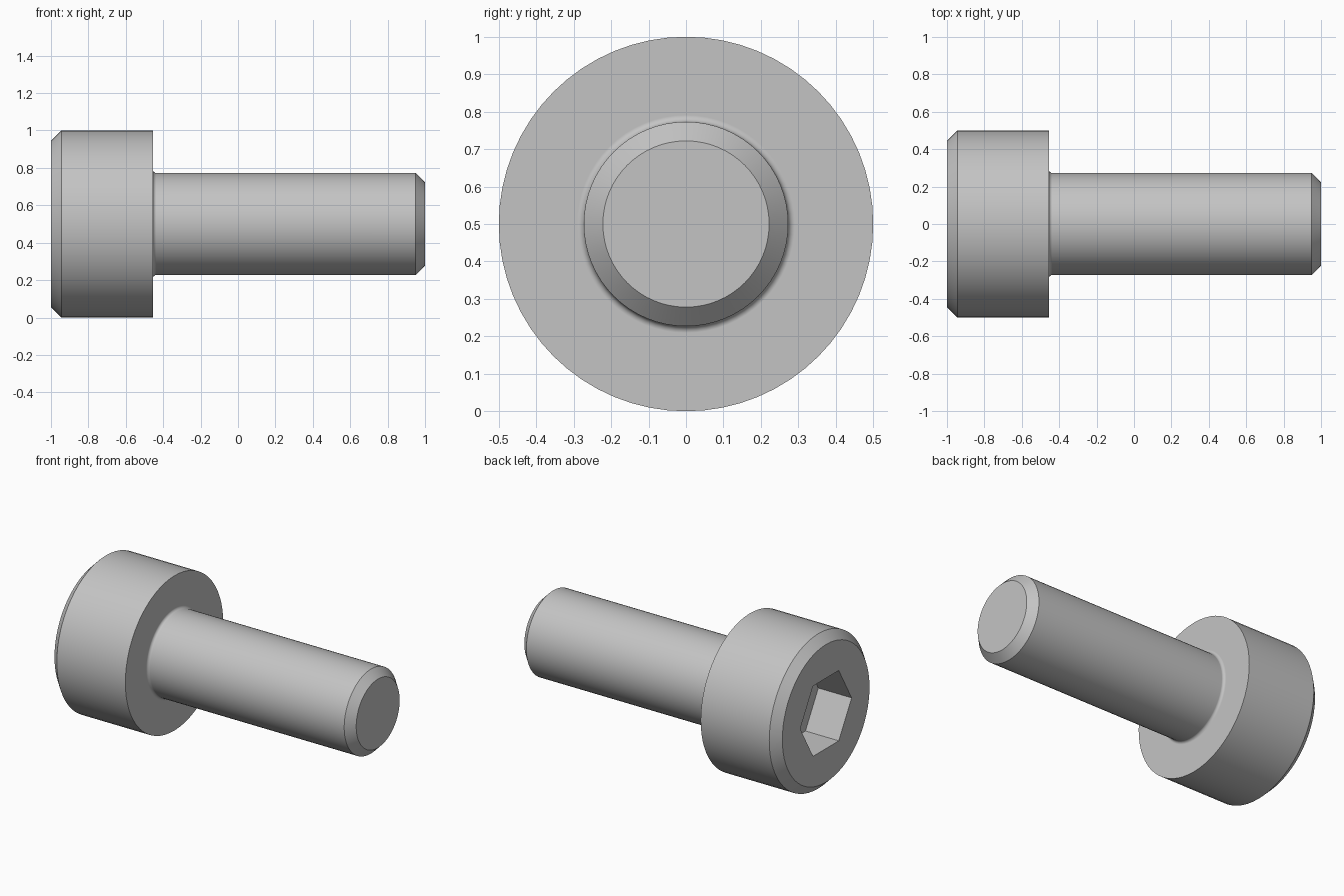
import bpy
import bmesh
import math

SEGMENTS = 64
AXIS_Z = 0.5
FILLET = 0.018
HEAD_BACK = -0.455
SHAFT_R = 0.273

if "Cube" in bpy.data.objects:
    bpy.data.objects.remove(bpy.data.objects["Cube"], do_unlink=True)

# Plain grey metal
steel = bpy.data.materials.new("grey_steel")
steel.use_nodes = True
colour = (0.55, 0.55, 0.55, 1.0)
steel.diffuse_color = colour
steel.node_tree.nodes["Principled BSDF"].inputs["Base Color"].default_value = colour

# Half profile as (x, radius): chamfered head, fillet under it, chamfered shaft
profile = [(-1.0, 0.445), (-0.945, 0.5), (HEAD_BACK, 0.5)]
for i in range(7):
    a = math.radians(15 * i)
    profile.append((HEAD_BACK + FILLET * (1 - math.cos(a)),
                    SHAFT_R + FILLET * (1 - math.sin(a))))
profile += [(0.95, SHAFT_R), (1.0, 0.222)]

# Lathe the profile around the screw axis and close both flat ends
bm = bmesh.new()
verts = [bm.verts.new((x, 0, AXIS_Z + r)) for x, r in profile]
edges = [bm.edges.new(pair) for pair in zip(verts, verts[1:])]
bmesh.ops.spin(bm, geom=verts + edges, cent=(0, 0, AXIS_Z), axis=(1, 0, 0),
               angle=math.tau, steps=SEGMENTS)
bmesh.ops.remove_doubles(bm, verts=bm.verts[:], dist=1e-4)
bmesh.ops.holes_fill(bm, edges=[e for e in bm.edges if e.is_boundary], sides=0)
bmesh.ops.recalc_face_normals(bm, faces=bm.faces[:])
mesh = bpy.data.meshes.new("socket_screw")
bm.to_mesh(mesh)
bm.free()
mesh.materials.append(steel)
screw = bpy.data.objects.new("socket_screw", mesh)
bpy.context.collection.objects.link(screw)

# Hexagonal drive socket, corners pointing along y
SOCKET_DEPTH = 0.238
bpy.ops.mesh.primitive_cylinder_add(
    vertices=6, radius=0.2624, depth=2 * SOCKET_DEPTH,
    location=(-1.0, 0, AXIS_Z), rotation=(0, math.pi / 2, 0))
cutter = bpy.context.object
cutter.name = "socket_cutter"
cutter.hide_render = True
cutter.data.materials.append(steel)

bpy.ops.object.select_all(action='DESELECT')
screw.select_set(True)
bpy.context.view_layer.objects.active = screw
cut = screw.modifiers.new("hex_socket", 'BOOLEAN')
cut.operation = 'DIFFERENCE'
cut.solver = 'EXACT'
cut.object = cutter
bpy.ops.object.modifier_apply(modifier=cut.name)
bpy.data.objects.remove(cutter, do_unlink=True)

# Smooth round walls, crisp chamfers and flat ends
bpy.ops.object.shade_smooth_by_angle(angle=math.radians(30))
weighted = screw.modifiers.new("flat_face_normals", 'WEIGHTED_NORMAL')
weighted.keep_sharp = True
